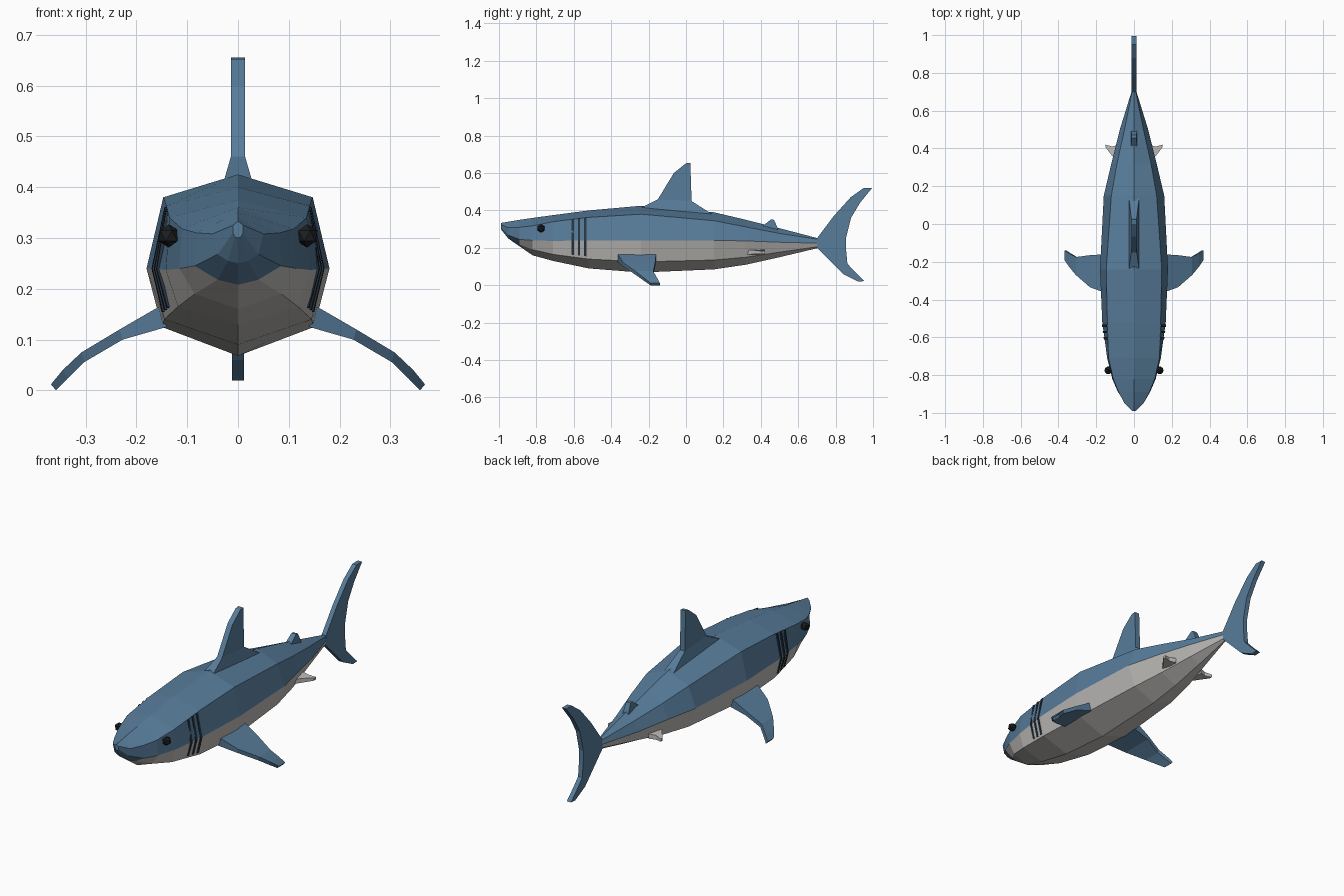
import bpy, bmesh
from mathutils import Vector

cube = bpy.data.objects.get("Cube")
if cube:
    bpy.data.objects.remove(cube, do_unlink=True)


def material(name, rgb):
    m = bpy.data.materials.new(name)
    m.use_nodes = True
    m.diffuse_color = (*rgb, 1)
    m.node_tree.nodes["Principled BSDF"].inputs["Base Color"].default_value = (*rgb, 1)
    return m


blue = material("slate blue", (0.095, 0.2, 0.32))
pale = material("belly grey", (0.52, 0.51, 0.49))
dark = material("gill navy", (0.02, 0.035, 0.055))
black = material("eye black", (0.012, 0.013, 0.015))


def loft(name, rings, mats, belly_rule=None):
    """Skin a row of equal rings, cap both ends, colour by an optional rule."""
    bm = bmesh.new()
    rows = [[bm.verts.new(p) for p in ring] for ring in rings]
    n = len(rows[0])
    for r, (a, b) in enumerate(zip(rows, rows[1:])):
        for i in range(n):
            j = (i + 1) % n
            face = bm.faces.new((a[i], a[j], b[j], b[i]))
            if belly_rule and belly_rule(r, i):
                face.material_index = 1
    bm.faces.new(rows[0])
    bm.faces.new(rows[-1])
    bmesh.ops.recalc_face_normals(bm, faces=bm.faces)
    mesh = bpy.data.meshes.new(name)
    bm.to_mesh(mesh)
    bm.free()
    for m in mats:
        mesh.materials.append(m)
    obj = bpy.data.objects.new(name, mesh)
    bpy.context.collection.objects.link(obj)
    return obj


# Body stations: y, top z, shoulder x z, flank x z, belly edge x z, keel z
stations = [
    (-0.99, 0.333, 0.01, 0.325, 0.01, 0.31, 0.006, 0.302, 0.30),
    (-0.95, 0.34, 0.05, 0.308, 0.04, 0.268, 0.02, 0.255, 0.25),
    (-0.89, 0.35, 0.082, 0.31, 0.085, 0.245, 0.04, 0.218, 0.208),
    (-0.82, 0.36, 0.11, 0.318, 0.115, 0.24, 0.085, 0.19, 0.16),
    (-0.71, 0.375, 0.135, 0.34, 0.142, 0.237, 0.118, 0.165, 0.13),
    (-0.52, 0.40, 0.141, 0.363, 0.168, 0.24, 0.145, 0.14, 0.09),
    (-0.24, 0.425, 0.147, 0.38, 0.18, 0.24, 0.15, 0.125, 0.068),
    (0.15, 0.39, 0.12, 0.345, 0.16, 0.24, 0.12, 0.135, 0.085),
    (0.32, 0.35, 0.09, 0.312, 0.12, 0.237, 0.09, 0.15, 0.11),
    (0.50, 0.305, 0.05, 0.277, 0.075, 0.23, 0.052, 0.177, 0.15),
    (0.71, 0.25, 0.008, 0.245, 0.01, 0.225, 0.008, 0.207, 0.20),
]


def body_ring(st):
    y, top, sx, sz, mx, mz, lx, lz, keel = st
    side = [(sx, sz), (mx, mz), (lx, lz)]
    return ([(0, y, top)] + [(x, y, z) for x, z in side] + [(0, y, keel)]
            + [(-x, y, z) for x, z in reversed(side)])


loft("body", [body_ring(s) for s in stations], [blue, pale],
     lambda row, i: row > 1 and 2 <= i <= 5)


# Upright fins: rows of front y, front z, back y, back z, half thickness
def upright_fin(name, rows):
    loft(name, [[(-h, y0, z0), (h, y0, z0), (h, y1, z1), (-h, y1, z1)]
                for y0, z0, y1, z1, h in rows], [blue])


upright_fin("dorsal_fin", [
    (-0.24, 0.415, 0.14, 0.38, 0.027),
    (-0.15, 0.46, 0.03, 0.45, 0.014),
    (-0.065, 0.6, 0.025, 0.6, 0.014),
    (0.0, 0.652, 0.023, 0.655, 0.014)])
upright_fin("rear_dorsal_fin", [
    (0.40, 0.31, 0.50, 0.28, 0.018),
    (0.42, 0.325, 0.485, 0.318, 0.015),
    (0.455, 0.352, 0.47, 0.35, 0.013)])
upright_fin("tail_fin", [
    (0.95, 0.52, 0.995, 0.52, 0.012),
    (0.88, 0.47, 0.93, 0.44, 0.012),
    (0.79, 0.37, 0.882, 0.36, 0.012),
    (0.70, 0.25, 0.855, 0.25, 0.012),
    (0.70, 0.20, 0.855, 0.20, 0.012),
    (0.78, 0.12, 0.863, 0.115, 0.012),
    (0.84, 0.06, 0.90, 0.075, 0.012),
    (0.92, 0.02, 0.955, 0.022, 0.012)])


# Paired fins: rows of x, front y, back y, upper z, lower z, tip slant in x
def side_fin(name, rows, mat, s):
    loft(name, [[(s * (x + d), y0, zt), (s * (x + d), y1, zt),
                 (s * (x - d), y1, zb), (s * (x - d), y0, zb)]
                for x, y0, y1, zt, zb, d in rows], [mat])


pectoral = [
    (0.145, -0.365, -0.16, 0.168, 0.125, 0.005),
    (0.23, -0.335, -0.165, 0.12, 0.10, 0.003),
    (0.305, -0.27, -0.175, 0.075, 0.056, 0.003),
    (0.34, -0.225, -0.155, 0.04, 0.024, 0.005),
    (0.363, -0.19, -0.14, 0.012, 0.0, 0.005)]
pelvic = [
    (0.08, 0.31, 0.42, 0.19, 0.165, 0),
    (0.115, 0.36, 0.41, 0.188, 0.166, 0),
    (0.15, 0.405, 0.42, 0.182, 0.168, 0)]


# Gill slits: thin strips that follow the flank
def flank(y):
    """Shoulder, flank and belly-edge points of the body at y."""
    for a, b in zip(stations, stations[1:]):
        if a[0] <= y <= b[0]:
            t = (y - a[0]) / (b[0] - a[0])
            ring = zip(body_ring(a)[1:4], body_ring(b)[1:4])
            return [Vector(p).lerp(Vector(q), t) for p, q in ring]


def gill(name, y, s):
    rings = []
    lift, half = 0.004, 0.006
    for k in range(3):
        ring = []
        for dy, out in ((-half, -lift), (half, -lift), (half, lift), (-half, lift)):
            pts = flank(y + dy)
            p = pts[k]
            if k == 2:
                p = pts[1].lerp(p, 0.87)
            ring.append((s * (p.x + out), p.y, p.z))
        rings.append(ring)
    loft(name, rings, [dark])


for side, s in (("left", 1), ("right", -1)):
    side_fin(side + "_pectoral_fin", pectoral, blue, s)
    side_fin(side + "_pelvic_fin", pelvic, pale, s)
    for k, y in enumerate((-0.605, -0.572, -0.539)):
        gill(f"{side}_gill_{k + 1}", y, s)
    # Eyes
    bpy.ops.mesh.primitive_ico_sphere_add(subdivisions=1, radius=0.023,
                                          location=(s * 0.136, -0.775, 0.304))
    eye = bpy.context.object
    eye.name = side + "_eye"
    eye.data.materials.append(black)
